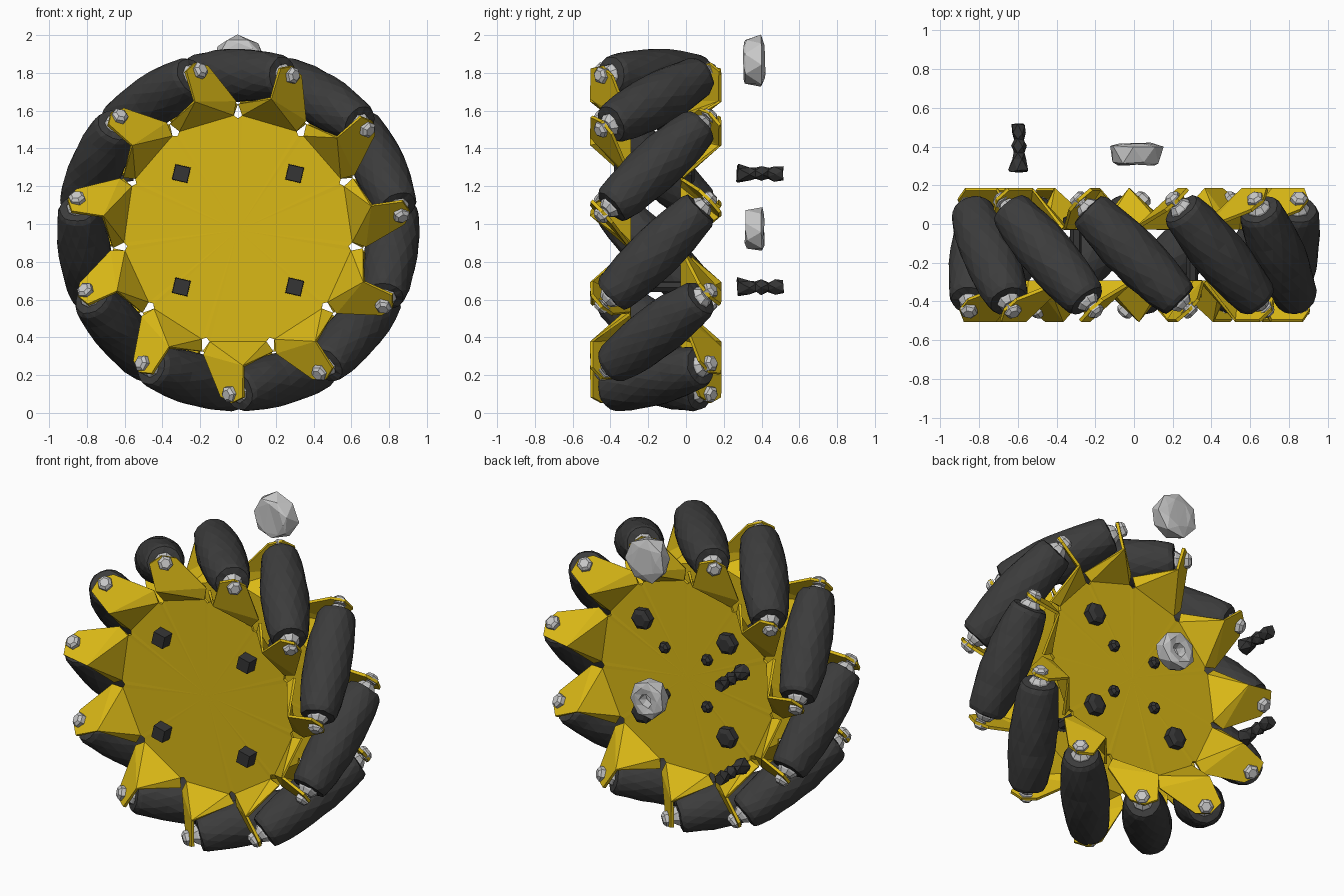
import bpy, bmesh, math, random
from mathutils import Vector, Matrix

if "Cube" in bpy.data.objects:
    bpy.data.objects.remove(bpy.data.objects["Cube"])

random.seed(4)
N = 11                      # rollers around the wheel
STEP = 2 * math.pi / N
ZC, YC = 0.967, -0.16       # wheel centre
R_OUT, R_AXIS = 0.96, 0.82  # envelope radius, roller axis distance


def material(name, rgb):
    m = bpy.data.materials.new(name)
    m.diffuse_color = (*rgb, 1)
    m.use_nodes = True
    m.node_tree.nodes["Principled BSDF"].inputs["Base Color"].default_value = m.diffuse_color
    return m


YELLOW = material("yellow metal", (0.70, 0.48, 0.008))
RUBBER = material("dark rubber", (0.045, 0.045, 0.045))
BLACK = material("black steel", (0.035, 0.035, 0.035))
STEEL = material("light steel", (0.58, 0.58, 0.58))


def finish(name, bm, mat):
    bmesh.ops.recalc_face_normals(bm, faces=bm.faces)
    me = bpy.data.meshes.new(name)
    bm.to_mesh(me)
    bm.free()
    me.materials.append(mat)
    ob = bpy.data.objects.new(name, me)
    bpy.context.collection.objects.link(ob)
    return ob


def polar(a, u, r, y):
    """Wheel point: angle a, clockwise offset u, radius r, depth y."""
    return Vector((r * math.cos(a) + u * math.sin(a), y,
                   ZC + r * math.sin(a) - u * math.cos(a)))


def lathe(name, origin, axis, profile, n, mat, jitter=0.0, turn=0.0):
    """Closed, flat shaded turned part; profile is (distance, radius)."""
    axis = Vector(axis).normalized()
    side = axis.cross(Vector((0.13, 0.2, 1))).normalized()
    other = axis.cross(side)
    bm = bmesh.new()
    rings = []
    for k, (s, r) in enumerate(profile):
        ring = []
        for i in range(n):
            t = 2 * math.pi * (i + 0.5 * (k % 2 if jitter else 0)) / n + turn
            rr = r + random.uniform(-jitter, jitter)
            ss = s + random.uniform(-jitter, jitter)
            ring.append(bm.verts.new(Vector(origin) + axis * ss
                        + (side * math.cos(t) + other * math.sin(t)) * rr))
        rings.append(ring)
    for a, b in zip(rings, rings[1:]):
        for i in range(n):
            j = (i + 1) % n
            bm.faces.new((a[i], a[j], b[j], b[i]))
    bm.faces.new(rings[0])
    bm.faces.new(rings[-1])
    if jitter:
        bmesh.ops.triangulate(bm, faces=bm.faces)
    return finish(name, bm, mat)


# Hub plates: a disc with eleven folded tabs; the back one is the front turned half round
def hub_plate(name, flip):
    y0 = -0.30
    bm = bmesh.new()
    rim = []
    for k in range(N):
        a = math.pi / 2 - STEP / 2 - k * STEP
        B, A = [bm.verts.new(polar(a, u, 0.592, y0)) for u in (-0.148, 0.148)]
        notch = bm.verts.new(polar(a - STEP / 2, 0, 0.592, y0))
        rim += [B, A, notch]
        A2 = bm.verts.new(polar(a, 0.178, 0.66, y0))
        B2 = bm.verts.new(polar(a, -0.182, 0.645, y0))
        C = bm.verts.new(polar(a, -0.03, 0.72, -0.50))
        D = bm.verts.new(polar(a, -0.03, 0.885, -0.50))
        T = bm.verts.new(polar(a, 0.03, 0.915, -0.445))
        E = bm.verts.new(polar(a, 0.088, 0.88, -0.39))
        bm.faces.new((B, A, C))
        bm.faces.new((B, C, B2))
        bm.faces.new((A, A2, C))
        bm.faces.new((A2, E, T, D, C))
    hub = bm.verts.new((0, y0, ZC))
    for i, v in enumerate(rim):
        bm.faces.new((v, rim[(i + 1) % len(rim)], hub))
    if flip:
        bmesh.ops.rotate(bm, cent=(0, YC, 0), verts=bm.verts,
                         matrix=Matrix.Rotation(math.pi, 3, 'Z'))
    ob = finish(name, bm, YELLOW)
    mod = ob.modifiers.new("thickness", 'SOLIDIFY')
    mod.thickness = 0.018
    mod.offset = 0
    return ob


hub_plate("front_hub_plate", False)
hub_plate("back_hub_plate", True)

# Rollers: barrels at 45 degrees that fill the round outline, with pins and end caps
HALF = 0.335
barrel = [(-HALF - 0.005, 0.06), (-HALF, 0.098)]
for i in range(9):
    s = -0.31 + 0.62 * i / 8
    barrel.append((s, R_OUT - math.hypot(R_AXIS, s * math.sqrt(0.5))))
barrel += [(HALF, 0.098), (HALF + 0.005, 0.06)]
for k in range(N):
    a = math.pi / 2 + k * STEP
    centre = polar(a, 0, R_AXIS, YC)
    axis = Vector((math.sin(a), -1, -math.cos(a))).normalized()
    lathe(f"roller_{k}", centre, axis, barrel, 16, RUBBER, 0.003)
    lathe(f"roller_pin_{k}", centre, axis, [(-0.41, 0.022), (0.41, 0.022)], 8, STEEL)
    for sign, end in ((1, "front"), (-1, "back")):
        lathe(f"{end}_bearing_{k}", centre, axis * sign,
              [(0.32, 0.065), (0.35, 0.06), (0.375, 0.04)], 8, STEEL)
        lathe(f"{end}_pin_head_{k}", centre, axis * sign,
              [(0.385, 0.045), (0.42, 0.045), (0.435, 0.028)], 6, STEEL)

# Hub bolts: square heads in front, nuts behind, and small inner screws
BACK = (0, 1, 0)
for sx in (-1, 1):
    for sz in (-1, 1):
        tag = ("left" if sx < 0 else "right") + ("_lower" if sz < 0 else "_upper")
        p = (sx * 0.3, 0, ZC + sz * 0.3)
        lathe("bolt_head_" + tag, p, BACK, [(-0.38, 0.056), (-0.29, 0.06)], 4, BLACK,
              turn=math.pi / 4 + 0.1)
        lathe("bolt_shaft_" + tag, p, BACK, [(-0.30, 0.03), (0.0, 0.03)], 6, BLACK)
        lathe("bolt_nut_" + tag, p, BACK,
              [(-0.03, 0.065), (0.03, 0.068), (0.045, 0.04)], 6, BLACK)
        q = (sx * 0.15, 0, ZC + sz * 0.15)
        lathe("inner_screw_" + tag, q, BACK,
              [(-0.03, 0.035), (0.015, 0.035), (0.03, 0.018)], 6, BLACK)

# Loose screws floating behind the wheel
for z, tag in ((1.267, "upper"), (0.667, "lower")):
    lathe("loose_screw_" + tag, (-0.595, 0, z), BACK,
          [(0.27, 0.045), (0.275, 0.055), (0.34, 0.038), (0.37, 0.03), (0.40, 0.042),
           (0.435, 0.026), (0.47, 0.04), (0.515, 0.036)], 5, BLACK, 0.005)

# Loose collars floating behind the wheel, the lower one with a hollow
lathe("loose_collar_upper", (0.01, 0, 1.862), BACK,
      [(0.305, 0.10), (0.315, 0.125), (0.40, 0.14), (0.415, 0.09)], 7, STEEL, 0.006)
lathe("loose_collar_lower", (0.0, 0, 0.972), BACK,
      [(0.315, 0.09), (0.32, 0.105), (0.40, 0.12), (0.412, 0.085),
       (0.408, 0.045), (0.35, 0.04)], 7, STEEL, 0.005)
